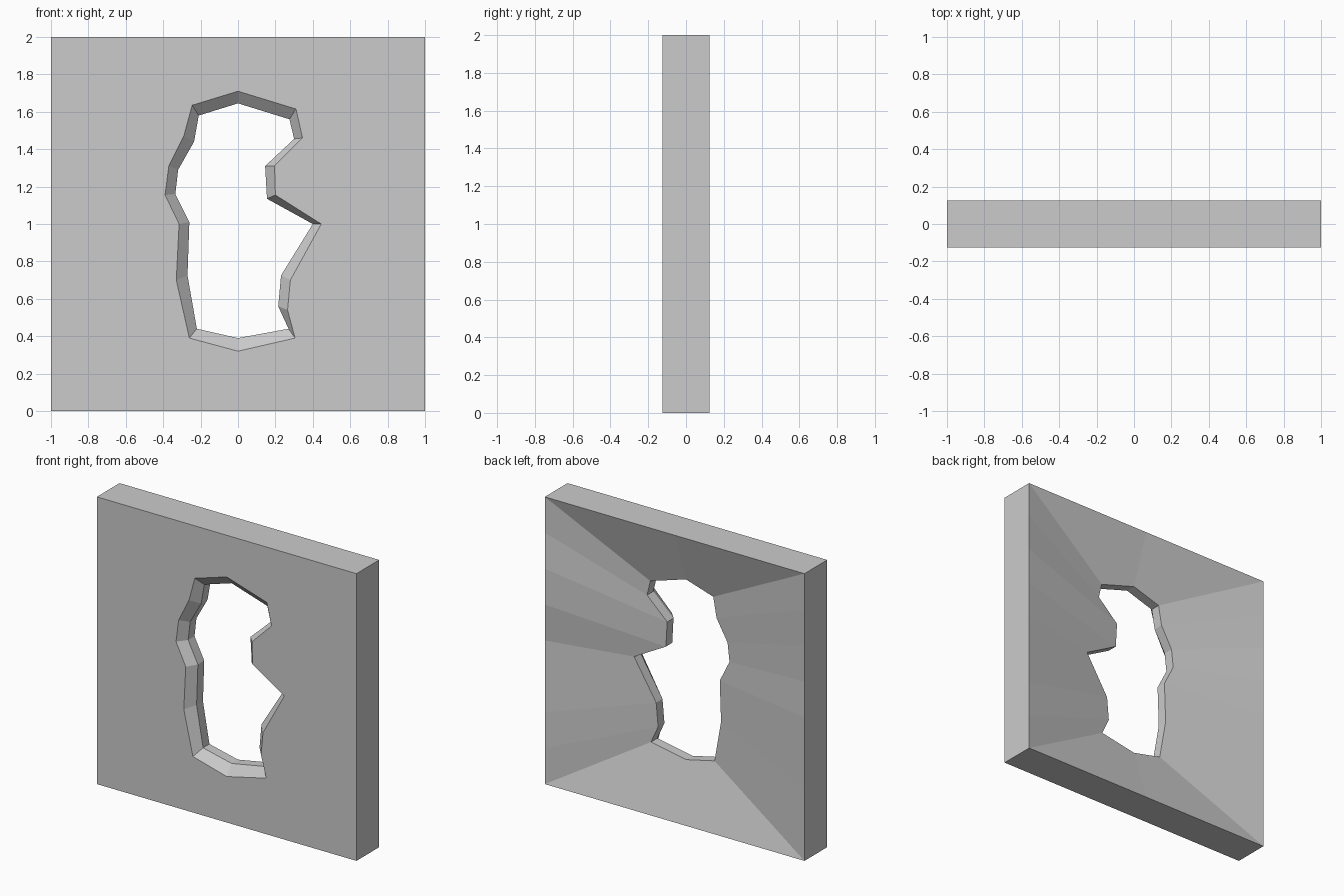
import bpy
import bmesh

cube = bpy.data.objects.get("Cube")
if cube:
    bpy.data.objects.remove(cube, do_unlink=True)

HALF_DEPTH = 0.125
CHAMFER_Y = -0.07
THROAT_Y = 0.0

# Clockwise outlines, starting at the top centre: panel edge, opening, throat
edge = [(0, 2), (1, 2), (1, 1.75), (1, 1.5), (1, 1.25), (1, 1), (1, .5),
        (1, .25), (1, 0), (0, 0), (-1, 0), (-1, .5), (-1, 1), (-1, 1.25),
        (-1, 1.5), (-1, 1.75), (-1, 2)]
opening = [(0, 1.71), (.31, 1.615), (.345, 1.46), (.195, 1.31), (.2, 1.155),
           (.445, 1), (.28, .7), (.265, .54), (.305, .39), (0, .32),
           (-.26, .39), (-.33, .7), (-.315, 1), (-.39, 1.155),
           (-.37, 1.31), (-.29, 1.47), (-.245, 1.635)]
throat = [(0, 1.645), (.275, 1.56), (.3, 1.455), (.145, 1.31), (.155, 1.135),
          (.4, 1), (.23, .725), (.215, .56), (.27, .44), (0, .39),
          (-.22, .44), (-.27, .725), (-.26, 1.01), (-.335, 1.16),
          (-.32, 1.29), (-.235, 1.44), (-.21, 1.58)]


def add_loop(bm, outline, y):
    return [bm.verts.new((x, y, z)) for x, z in outline]


def bridge(bm, a, b):
    for i in range(len(a)):
        j = (i + 1) % len(a)
        bm.faces.new((a[i], a[j], b[j], b[i]))


# Panel: flat front, chamfered opening, straight throat, dished back, outer rim
bm = bmesh.new()
loops = [add_loop(bm, edge, -HALF_DEPTH),
         add_loop(bm, opening, -HALF_DEPTH),
         add_loop(bm, throat, CHAMFER_Y),
         add_loop(bm, throat, THROAT_Y),
         add_loop(bm, edge, HALF_DEPTH)]
for i, loop in enumerate(loops):
    bridge(bm, loop, loops[(i + 1) % len(loops)])
bmesh.ops.recalc_face_normals(bm, faces=bm.faces[:])
if bm.calc_volume(signed=True) < 0:
    bmesh.ops.reverse_faces(bm, faces=bm.faces[:])

mesh = bpy.data.meshes.new("wall_panel")
bm.to_mesh(mesh)
bm.free()
panel = bpy.data.objects.new("wall_panel", mesh)
bpy.context.collection.objects.link(panel)

# Plain grey finish
grey = bpy.data.materials.new("light_grey")
grey.use_nodes = True
grey.diffuse_color = (0.6, 0.6, 0.6, 1)
grey.node_tree.nodes["Principled BSDF"].inputs["Base Color"].default_value = grey.diffuse_color
mesh.materials.append(grey)
